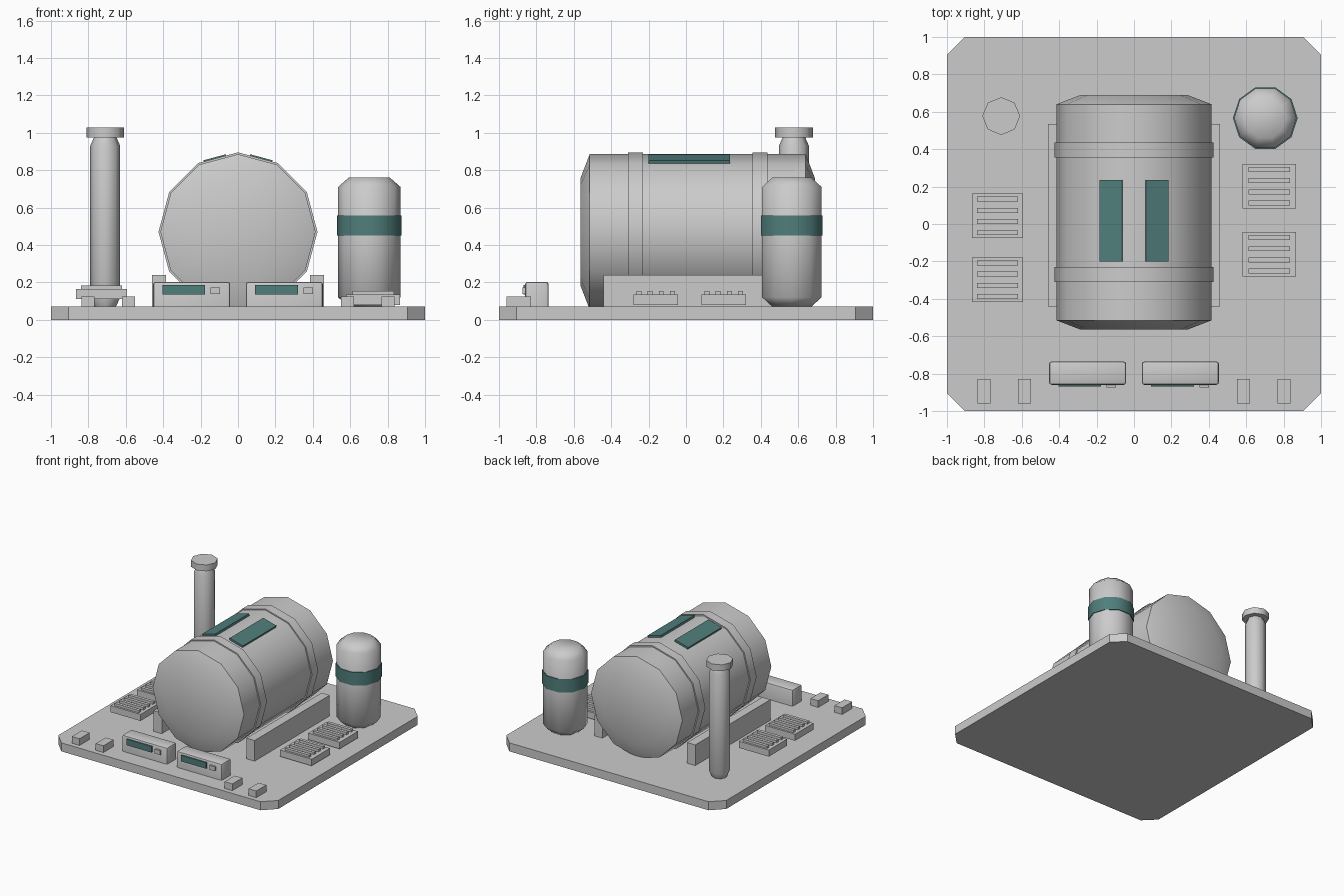
import bpy, bmesh, math
from mathutils import Matrix, Vector

if "Cube" in bpy.data.objects:
    bpy.data.objects.remove(bpy.data.objects["Cube"])


def material(name, rgb):
    m = bpy.data.materials.new(name)
    m.diffuse_color = (*rgb, 1)
    m.use_nodes = True
    m.node_tree.nodes["Principled BSDF"].inputs["Base Color"].default_value = m.diffuse_color
    return m


GREY = material("light_grey", (0.60, 0.60, 0.60))
TEAL = material("teal", (0.08, 0.21, 0.20))


def make(name, bm, mat, smooth=None):
    bmesh.ops.recalc_face_normals(bm, faces=bm.faces)
    me = bpy.data.meshes.new(name)
    bm.to_mesh(me)
    bm.free()
    me.materials.append(mat)
    ob = bpy.data.objects.new(name, me)
    bpy.context.collection.objects.link(ob)
    if smooth:
        bpy.ops.object.select_all(action='DESELECT')
        ob.select_set(True)
        bpy.context.view_layer.objects.active = ob
        bpy.ops.object.shade_smooth_by_angle(angle=math.radians(smooth))
    return ob


def box(name, x, y, z, mat=GREY, tilt=0, bevel=0):
    """Box from (min, max) ranges, optionally tilted about y."""
    lo, hi = Vector((x[0], y[0], z[0])), Vector((x[1], y[1], z[1]))
    bm = bmesh.new()
    bmesh.ops.create_cube(bm, size=1, matrix=Matrix.Translation((lo + hi) / 2)
                          @ Matrix.Rotation(tilt, 4, 'Y')
                          @ Matrix.Diagonal((*(hi - lo), 1)))
    if bevel:
        edges = [e for e in bm.edges if all(v.co.z > z[0] + 0.01 for v in e.verts)
                 or abs(e.verts[0].co.z - e.verts[1].co.z) > 0.01]
        bmesh.ops.bevel(bm, geom=edges, offset=bevel, segments=2,
                        profile=0.5, affect='EDGES')
    return make(name, bm, mat, 40 if bevel else None)


def lathe(name, profile, sides, centre, mat=GREY, along_y=False):
    """Capped turned solid from (radius, position) pairs."""
    bm = bmesh.new()
    rings = []
    for r, t in profile:
        ring = []
        for i in range(sides):
            a = 2 * math.pi * i / sides
            u, v = r * math.cos(a), r * math.sin(a)
            p = Vector((u, t, v)) if along_y else Vector((u, v, t))
            ring.append(bm.verts.new(p + Vector(centre)))
        rings.append(ring)
    for a, b in zip(rings, rings[1:]):
        for i in range(sides):
            j = (i + 1) % sides
            bm.faces.new((a[i], a[j], b[j], b[i]))
    bm.faces.new(rings[0])
    bm.faces.new(rings[-1])
    return make(name, bm, mat, 50)


# Base slab with cut corners
D = 0.07
bm = bmesh.new()
c = 0.905
outline = [(c, -1), (1, -c), (1, c), (c, 1), (-c, 1), (-1, c), (-1, -c), (-c, -1)]
face = bm.faces.new([bm.verts.new((x, y, 0)) for x, y in outline])
ext = bmesh.ops.extrude_face_region(bm, geom=[face])
bmesh.ops.translate(bm, vec=(0, 0, D),
                    verts=[v for v in ext["geom"] if isinstance(v, bmesh.types.BMVert)])
make("base_slab", bm, GREY)

# Large lying tank with two straps
lathe("main_tank", [(0.285, -0.565), (0.415, -0.515), (0.415, 0.64), (0.285, 0.69)],
      12, (0, 0, 0.47), along_y=True)
for i, y in enumerate((-0.31, 0.355)):
    lathe(f"tank_strap_{i}", [(0.425, y), (0.425, y + 0.08)], 12, (0, 0, 0.47), along_y=True)

for s, side in ((-1, "left"), (1, "right")):
    # Tilted top panels and support rails
    box(f"top_panel_{side}", (s * 0.122 - 0.062, s * 0.122 + 0.062), (-0.20, 0.235),
        (0.849, 0.869), TEAL, tilt=s * math.radians(15))
    box(f"support_rail_{side}", (s * 0.422 - 0.037, s * 0.422 + 0.037),
        (-0.44, 0.535), (D, 0.24))
    # Front control box with screen and button
    x = s * 0.248
    box(f"control_box_{side}", (x - 0.206, x + 0.206), (-0.86, -0.735), (D, 0.203), bevel=0.014)
    box(f"screen_{side}", (x - 0.157, x + 0.072), (-0.87, -0.855), (0.135, 0.185), TEAL)
    box(f"button_{side}", (x + 0.102, x + 0.152), (-0.873, -0.855), (0.137, 0.173))
    # Small blocks at the front corners
    for i, bx in enumerate((0.586, 0.803)):
        box(f"front_block_{side}_{i}", (s * bx - 0.035, s * bx + 0.035),
            (-0.96, -0.83), (D, 0.125))

# Slatted vents
for side, cx, hx, z, ys in (("left", -0.73, 0.136, 0.11, (0.043, -0.298)),
                            ("right", 0.723, 0.143, 0.08, (0.202, -0.162))):
    for i, cy in enumerate(ys):
        n = f"vent_{side}_{i}"
        box(n + "_body", (cx - hx, cx + hx), (cy - 0.119, cy + 0.119), (z, z + 0.054))
        for j in range(4):
            y = cy + (j - 1.5) * 0.06
            box(f"{n}_slat_{j}", (cx - 0.11, cx + 0.11), (y - 0.013, y + 0.013),
                (z + 0.05, z + 0.073))

# Chimney with cap
lathe("chimney", [(0.058, D), (0.08, 0.12), (0.08, 0.93), (0.058, 0.98)], 8, (-0.71, 0.577, 0))
lathe("chimney_cap", [(0.101, 0.975), (0.101, 1.027)], 8, (-0.71, 0.577, 0))

# Upright tank with coloured band
lathe("upright_tank", [(0.11, D), (0.167, 0.12), (0.167, 0.71), (0.11, 0.76)],
      10, (0.702, 0.566, 0))
lathe("tank_band", [(0.173, 0.45), (0.173, 0.558)], 10, (0.702, 0.566, 0), TEAL)
